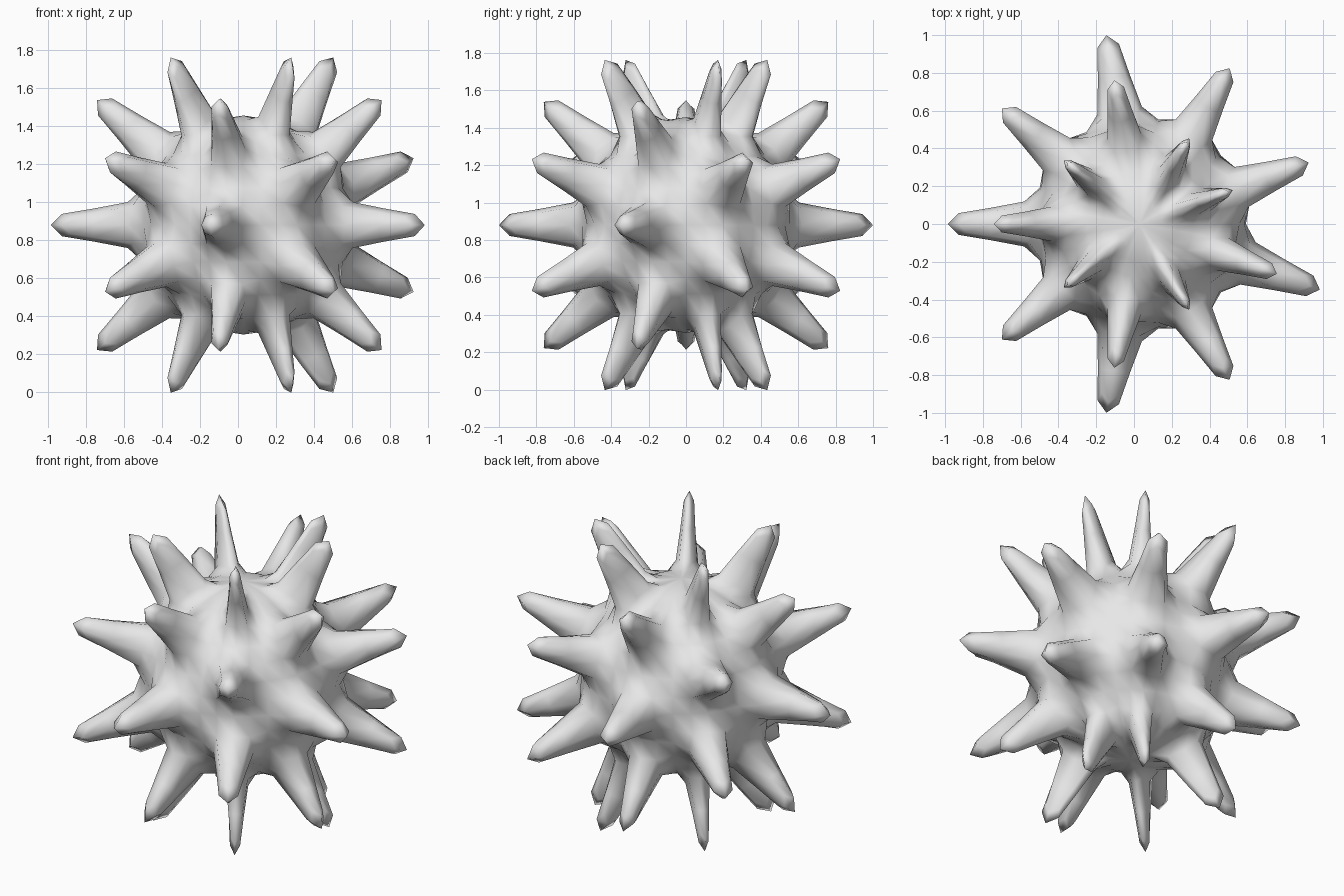
import bpy, bmesh
from math import asin, atan2, degrees, radians
from mathutils import Matrix, Vector

cube = bpy.data.objects.get("Cube")
if cube:
    bpy.data.objects.remove(cube, do_unlink=True)

BODY_RADIUS = 0.58
TIP_RADIUS = 1.015
TIP_SCALE = 0.73
CENTRE = Vector((0.03, 0, 0.88))
STEP = 20  # degrees covered by one face of the ball

# Spike columns (in steps round the ball) for even and odd rows
COLUMNS = ({-1, -5, -9, 9, 5}, {1, 3, 7, -7, -3})

# Ball cage, turned so that faces are centred on whole steps
bm = bmesh.new()
bmesh.ops.create_uvsphere(bm, u_segments=18, v_segments=9, radius=BODY_RADIUS)
rim = next(v.co for v in bm.verts if v.co.xy.length > 0.1)
turn = STEP / 2 - degrees(atan2(rim.y, rim.x))
bmesh.ops.rotate(bm, verts=bm.verts, matrix=Matrix.Rotation(radians(turn), 3, "Z"))


def has_spike(face):
    if len(face.verts) != 4:
        return False
    c = face.calc_center_median().normalized()
    row = round(degrees(asin(c.z)) / STEP)
    column = round(degrees(atan2(c.y, c.x)) / STEP)
    return column in COLUMNS[row % 2]


# Spikes: alternate faces pulled out and narrowed
chosen = [f for f in bm.faces if has_spike(f)]
tips = bmesh.ops.extrude_discrete_faces(bm, faces=chosen)["faces"]
for tip in tips:
    c = tip.calc_center_median()
    for v in tip.verts:
        v.co = c.normalized() * TIP_RADIUS + (v.co - c) * TIP_SCALE

bmesh.ops.translate(bm, verts=bm.verts, vec=CENTRE)
bmesh.ops.recalc_face_normals(bm, faces=bm.faces)
for f in bm.faces:
    f.smooth = True
mesh = bpy.data.meshes.new("spiked_ball")
bm.to_mesh(mesh)
bm.free()

ball = bpy.data.objects.new("spiked_ball", mesh)
bpy.context.collection.objects.link(ball)

# Rounded skin
soften = ball.modifiers.new("soften", "SUBSURF")
soften.levels = soften.render_levels = 1
soften.use_limit_surface = False

# Plain grey
grey = bpy.data.materials.new("plain_grey")
grey.use_nodes = True
colour = (0.8, 0.8, 0.8, 1)
grey.diffuse_color = colour
grey.node_tree.nodes["Principled BSDF"].inputs["Base Color"].default_value = colour
mesh.materials.append(grey)
